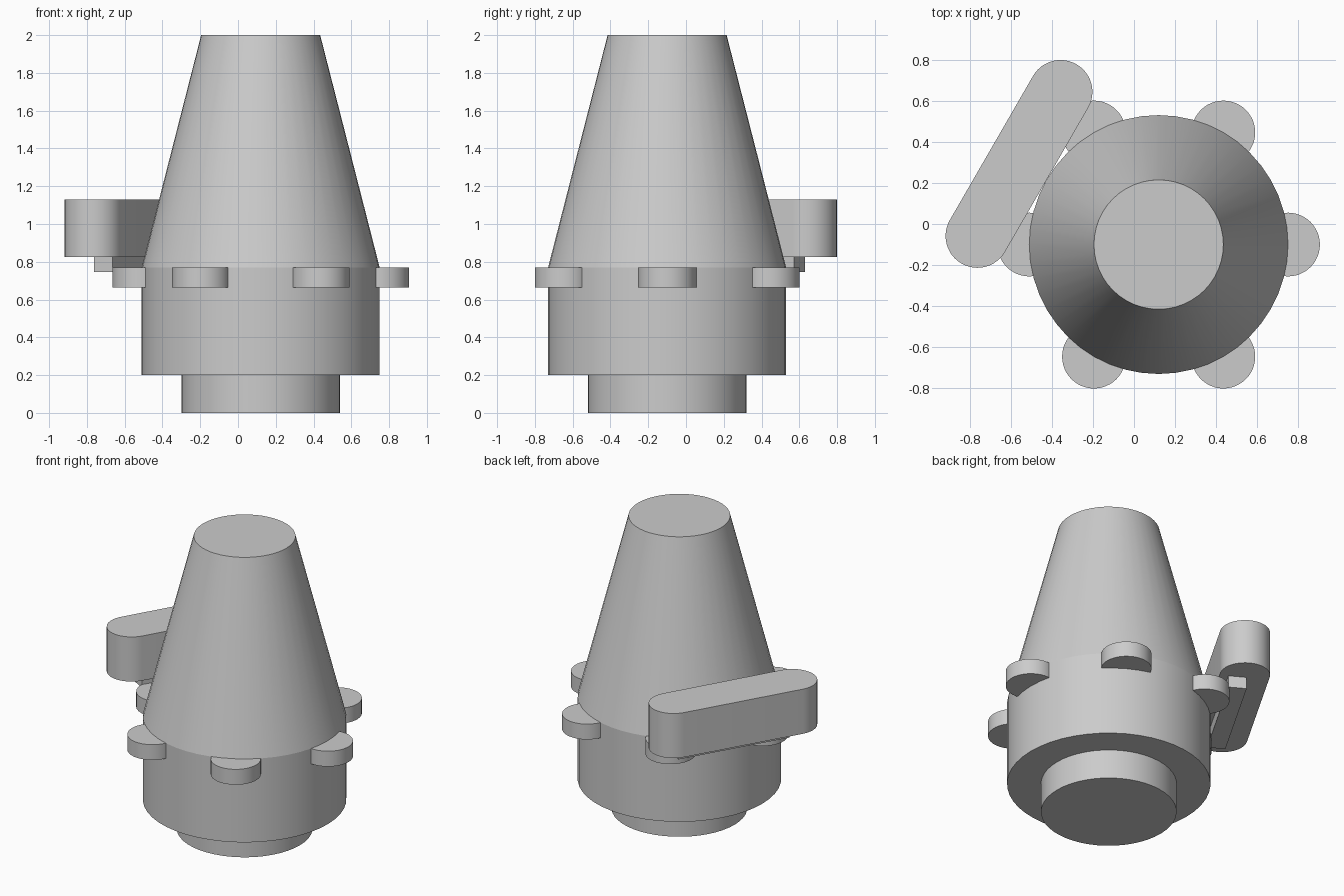
import bpy, bmesh
from math import cos, sin, pi, radians
from mathutils import Vector

if "Cube" in bpy.data.objects:
    bpy.data.objects.remove(bpy.data.objects["Cube"])

AXIS = Vector((0.12, -0.10))   # centre line of the turned body
R = 0.63                       # body radius
BUMP = 0.155                   # radius of lugs and arm ends
SEG = 48


def finish(name, bm):
    bmesh.ops.recalc_face_normals(bm, faces=bm.faces)
    me = bpy.data.meshes.new(name)
    bm.to_mesh(me)
    bm.free()
    ob = bpy.data.objects.new(name, me)
    bpy.context.collection.objects.link(ob)
    bpy.ops.object.select_all(action='DESELECT')
    ob.select_set(True)
    bpy.context.view_layer.objects.active = ob
    bpy.ops.object.shade_smooth_by_angle(angle=radians(10))
    return ob


def prism(name, outline, z0, z1):
    """Extrude a flat outline from z0 up to z1."""
    bm = bmesh.new()
    face = bm.faces.new([bm.verts.new((p.x, p.y, z0)) for p in outline])
    ext = bmesh.ops.extrude_face_region(bm, geom=[face], use_keep_orig=True)
    top = [v for v in ext['geom'] if isinstance(v, bmesh.types.BMVert)]
    bmesh.ops.translate(bm, verts=top, vec=(0, 0, z1 - z0))
    return finish(name, bm)


def arc(centre, r, start, sweep, n):
    return [centre + r * Vector((cos(start + sweep * i / n), sin(start + sweep * i / n)))
            for i in range(n + 1)]


def circle(centre, r, n=SEG):
    return arc(centre, r, 0, 2 * pi, n)[:-1]


# Main body: foot, drum and tapered top in one turned profile
profile = [(0.42, 0), (0.42, 0.2), (R, 0.2), (R, 0.77), (0.315, 2.0)]
bm = bmesh.new()
rings = [[bm.verts.new((p.x, p.y, z)) for p in circle(AXIS, r)] for r, z in profile]
for a, b in zip(rings, rings[1:]):
    for i in range(SEG):
        j = (i + 1) % SEG
        bm.faces.new((a[i], a[j], b[j], b[i]))
bm.faces.new(rings[0])
bm.faces.new(rings[-1])
finish("tapered_body", bm)

# Six round lugs around the drum
for i in range(6):
    a = i * pi / 3
    prism(f"lug_{i + 1}", circle(AXIS + R * Vector((cos(a), sin(a))), BUMP), 0.665, 0.77)

# Side arm with round ends, tangent to the drum
out_ang = radians(150)
n = Vector((cos(out_ang), sin(out_ang)))
t = Vector((n.y, -n.x))
mid = AXIS + (R + BUMP) * n
half = 0.405
prism("side_arm",
      arc(mid + half * t, BUMP, out_ang, -pi, 24) + arc(mid - half * t, BUMP, out_ang - pi, -pi, 24),
      0.825, 1.13)

# Flat rail under the side arm
prism("arm_rail",
      [mid + l * t + w * n for l, w in ((-0.38, -0.10), (0.38, -0.10), (0.38, 0.015), (-0.38, 0.015))],
      0.745, 0.825)
